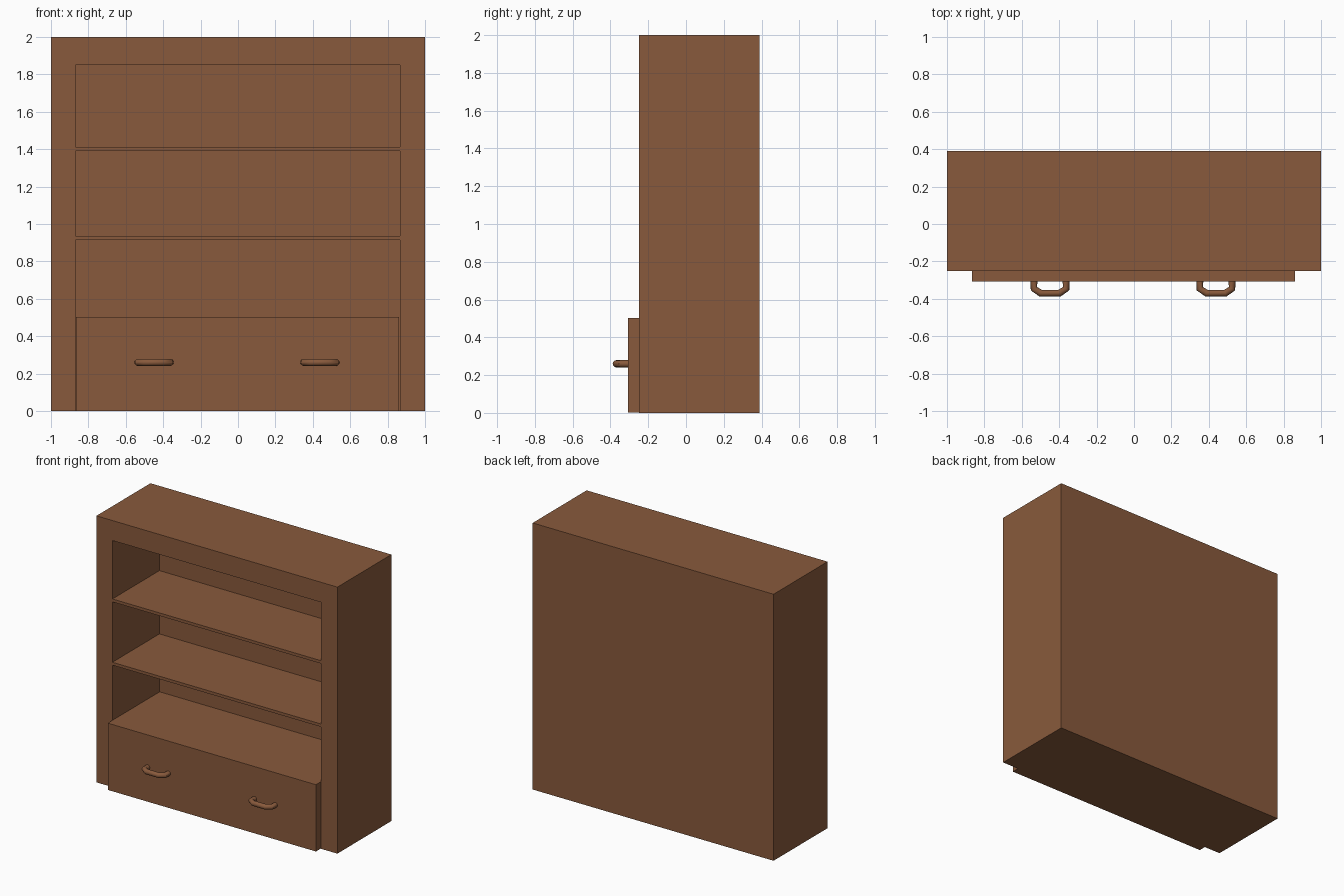
import bpy, bmesh, math
from mathutils import Vector

if "Cube" in bpy.data.objects:
    bpy.data.objects.remove(bpy.data.objects["Cube"])

wood = bpy.data.materials.new("brown_wood")
wood.diffuse_color = (0.25, 0.102, 0.045, 1)
wood.use_nodes = True
wood.node_tree.nodes["Principled BSDF"].inputs["Base Color"].default_value = wood.diffuse_color

FRONT, BACK, RECESS = -0.25, 0.39, 0.308


def add_box(bm, lo, hi):
    verts = bmesh.ops.create_cube(bm, size=1)["verts"]
    for v in verts:
        v.co = Vector([lo[i] if v.co[i] < 0 else hi[i] for i in range(3)])


def finish(name, bm):
    bmesh.ops.recalc_face_normals(bm, faces=bm.faces)
    me = bpy.data.meshes.new(name)
    bm.to_mesh(me)
    bm.free()
    me.materials.append(wood)
    ob = bpy.data.objects.new(name, me)
    bpy.context.collection.objects.link(ob)
    return ob


def box(name, lo, hi):
    bm = bmesh.new()
    add_box(bm, lo, hi)
    return finish(name, bm)


# Cabinet body: block whose front face is inset and pushed back
bm = bmesh.new()
add_box(bm, (-1, FRONT, 0), (1, BACK, 2))
bm.normal_update()
front = min(bm.faces, key=lambda f: f.calc_center_median().y)
bmesh.ops.inset_region(bm, faces=[front], thickness=0.1)
for v in front.verts:
    v.co.x = -0.868 if v.co.x < 0 else 0.866
    v.co.z = 0.004 if v.co.z < 1 else 1.85
pushed = bmesh.ops.extrude_discrete_faces(bm, faces=[front])["faces"][0]
for v in pushed.verts:
    v.co.y = RECESS
finish("cabinet_body", bm)

# Two thin shelves, flush with the front
for name, z in (("lower_shelf", 0.925), ("upper_shelf", 1.40)):
    box(name, (-0.868, FRONT + 0.001, z - 0.011), (0.866, RECESS, z + 0.011))

# Drawer filling the bottom of the opening and standing proud of it
box("drawer", (-0.866, -0.307, 0.001), (0.862, RECESS, 0.502))


# Drawer handles: round bar bent along a chamfered U path
def handle(name, cx):
    cu = bpy.data.curves.new(name, "CURVE")
    cu.dimensions = "3D"
    cu.bevel_depth = 0.019
    cu.bevel_resolution = 4
    cu.use_fill_caps = True
    half = [(-0.086, -0.30), (-0.086, -0.346), (-0.05, -0.37)]
    path = half + [(-x, y) for x, y in reversed(half)]
    sp = cu.splines.new("POLY")
    sp.points.add(len(path) - 1)
    for p, (x, y) in zip(sp.points, path):
        p.co = (cx + x, y, 0.26, 1)
    tmp = bpy.data.objects.new(name + "_path", cu)
    bpy.context.collection.objects.link(tmp)
    bpy.context.view_layer.update()
    bm = bmesh.new()
    bm.from_mesh(tmp.to_mesh())
    tmp.to_mesh_clear()
    bpy.data.objects.remove(tmp)
    ob = finish(name, bm)
    bpy.ops.object.select_all(action="DESELECT")
    ob.select_set(True)
    bpy.context.view_layer.objects.active = ob
    bpy.ops.object.shade_smooth_by_angle(angle=math.radians(40))


handle("left_handle", -0.449)
handle("right_handle", 0.438)
